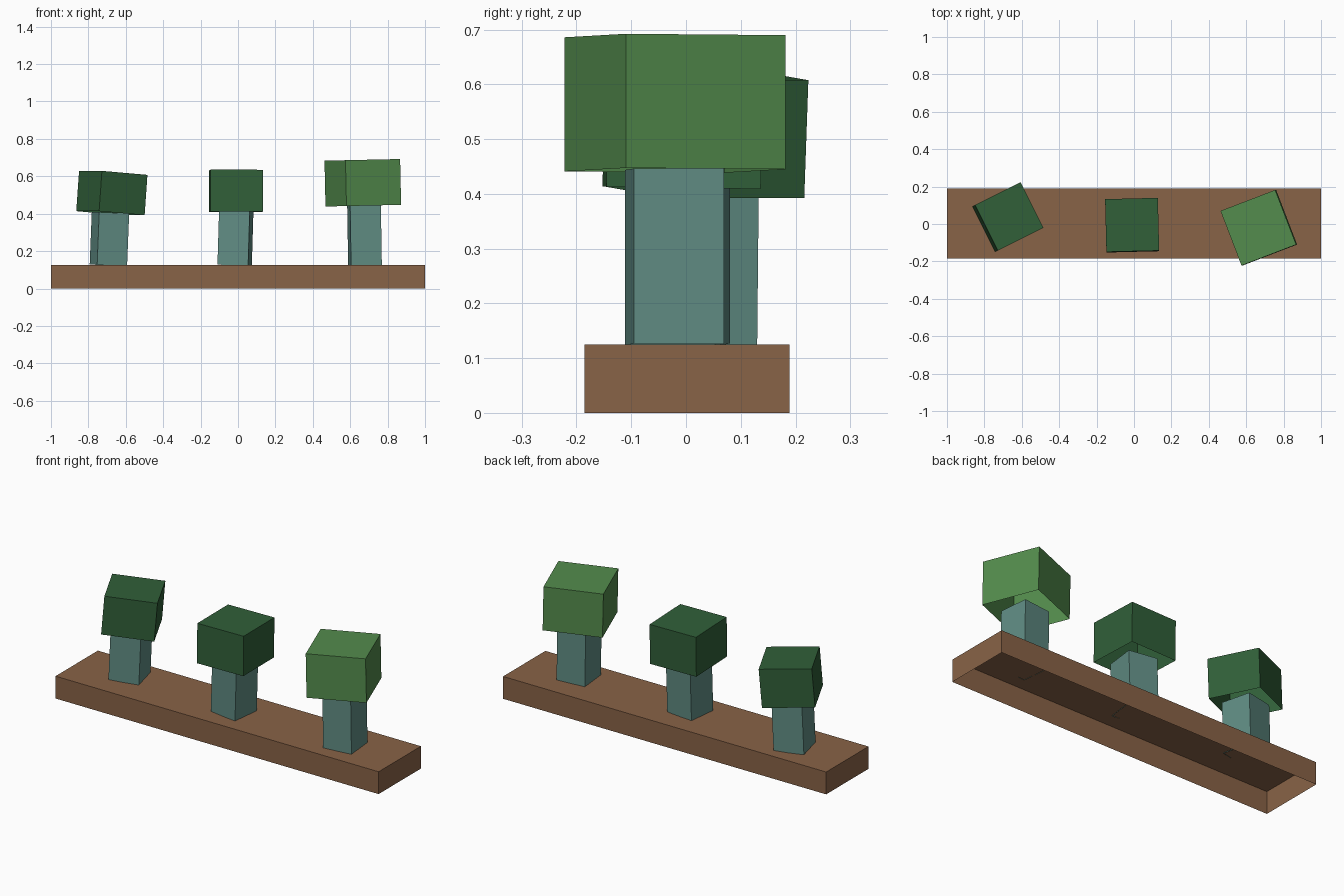
import bpy
import bmesh
from math import radians
from mathutils import Matrix, Vector

if "Cube" in bpy.data.objects:
    bpy.data.objects.remove(bpy.data.objects["Cube"])


def material(name, rgb):
    mat = bpy.data.materials.new(name)
    mat.use_nodes = True
    color = (*rgb, 1)
    mat.diffuse_color = color
    mat.node_tree.nodes["Principled BSDF"].inputs["Base Color"].default_value = color
    return mat


def open_box(name, mat, size, base, turn=0, lean=(0, 0)):
    """Box without an underside, standing on base, turned about its own leaning axis."""
    bm = bmesh.new()
    bmesh.ops.create_cube(bm, size=1)
    bottom = [f for f in bm.faces if f.normal.z < -0.5]
    bmesh.ops.delete(bm, geom=bottom, context='FACES_ONLY')
    axis = Vector((*lean, 1)).normalized()
    tilt = Vector((0, 0, 1)).rotation_difference(axis).to_matrix().to_4x4()
    place = (Matrix.Translation(base) @ tilt @ Matrix.Rotation(radians(turn), 4, 'Z')
             @ Matrix.Diagonal((*size, 1)) @ Matrix.Translation((0, 0, 0.5)))
    bm.transform(place)
    mesh = bpy.data.meshes.new(name)
    bm.to_mesh(mesh)
    bm.free()
    mesh.materials.append(mat)
    obj = bpy.data.objects.new(name, mesh)
    bpy.context.collection.objects.link(obj)
    return obj


brown = material("soil brown", (0.25, 0.125, 0.063))
bark = material("grey teal bark", (0.118, 0.265, 0.23))
dark = material("dark leaf green", (0.03, 0.115, 0.04))
light = material("light leaf green", (0.087, 0.262, 0.074))

# Planter, hollow underneath
SOIL = 0.125
open_box("planter_base", brown, (2, 0.374, SOIL), (0, 0.002, 0))

# Trees: trunk (x, y, height, turn, lean), crown (base, width, height, turn, lean)
trees = [
    ("right", dark, (-0.693, 0.03, 0.28, 14, (0.04, 0.01)),
     ((-0.682, 0.033, 0.403), 0.273, 0.216, 26.6, (0.07, 0.035))),
    ("middle", dark, (-0.018, -0.012, 0.289, -7, (0.03, 0)),
     ((-0.01, -0.008, 0.411), 0.282, 0.222, 1.4, (0, 0.015))),
    ("left", light, (0.679, -0.021, 0.32, 5.5, (-0.016, 0)),
     ((0.67, -0.02, 0.443), 0.313, 0.245, 21, (-0.022, 0))),
]
for side, leaf, (x, y, tall, turn, lean), (base, width, high, spin, tip) in trees:
    open_box(side + "_trunk", bark, (0.165, 0.165, tall), (x, y, SOIL), turn, lean)
    open_box(side + "_crown", leaf, (width, width, high), base, spin, tip)
